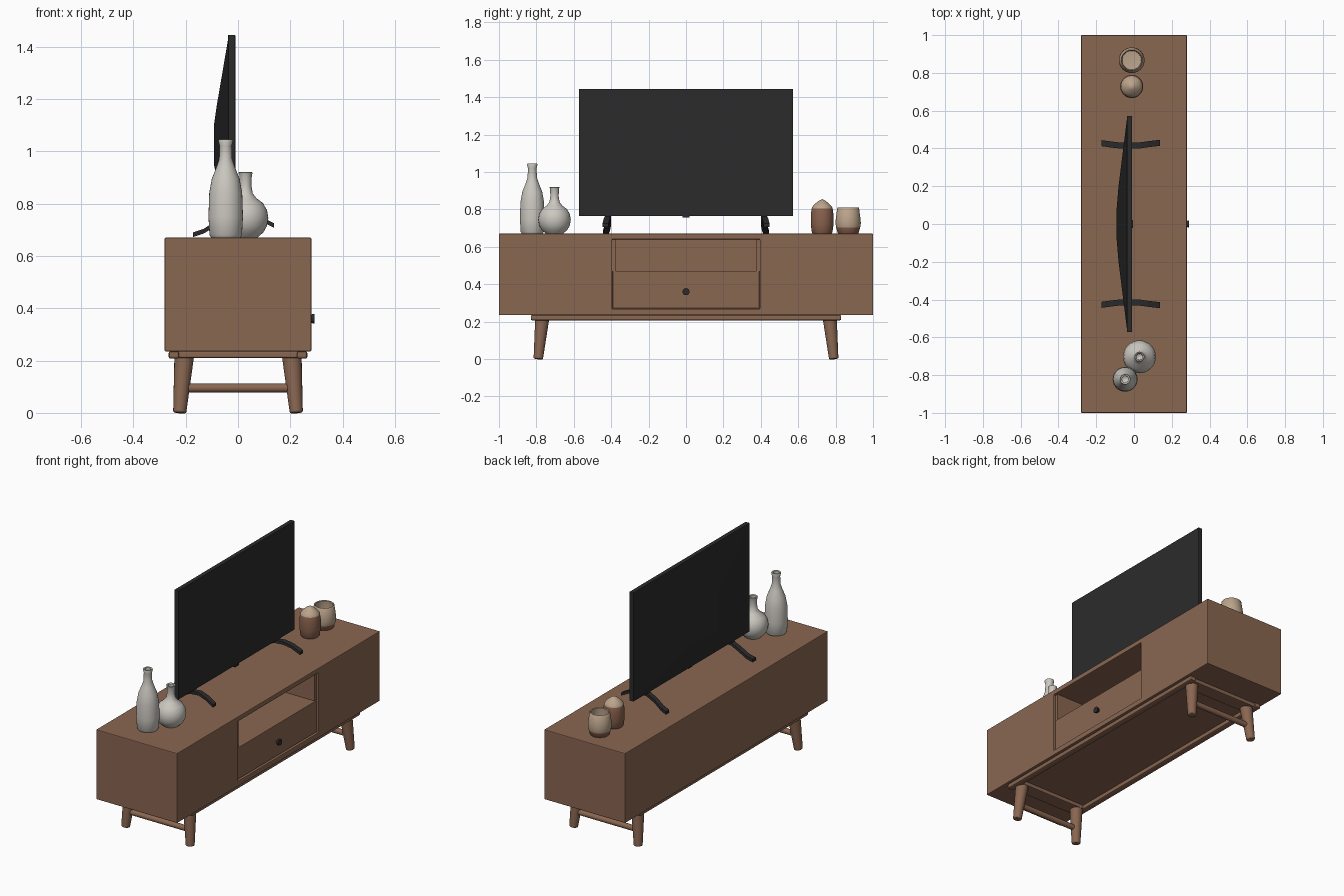
import bpy, bmesh, math
from mathutils import Vector

if "Cube" in bpy.data.objects:
    bpy.data.objects.remove(bpy.data.objects["Cube"])


def material(name, rgb):
    m = bpy.data.materials.new(name)
    m.diffuse_color = (*rgb, 1)
    m.use_nodes = True
    m.node_tree.nodes["Principled BSDF"].inputs["Base Color"].default_value = m.diffuse_color
    return m


WOOD = material("walnut wood", (0.255, 0.135, 0.083))
BLACK = material("matte black", (0.024, 0.024, 0.024))
WHITE = material("off white ceramic", (0.60, 0.575, 0.53))
BEIGE = material("beige ceramic", (0.50, 0.37, 0.26))
CLAY = material("red brown clay", (0.25, 0.12, 0.075))


def finish(bm, name, mats, smooth=None):
    bmesh.ops.recalc_face_normals(bm, faces=bm.faces)
    me = bpy.data.meshes.new(name)
    bm.to_mesh(me)
    bm.free()
    ob = bpy.data.objects.new(name, me)
    bpy.context.collection.objects.link(ob)
    for m in mats:
        me.materials.append(m)
    if smooth:
        bpy.ops.object.select_all(action='DESELECT')
        ob.select_set(True)
        bpy.context.view_layer.objects.active = ob
        bpy.ops.object.shade_smooth_by_angle(angle=math.radians(smooth))
    return ob


def bevel(ob, width, segments=2):
    b = ob.modifiers.new("bevel", 'BEVEL')
    b.width, b.segments, b.limit_method = width, segments, 'ANGLE'


def box(name, lo, hi, mat, bev=0):
    bm = bmesh.new()
    bmesh.ops.create_cube(bm, size=1)
    for v in bm.verts:
        v.co = [(a + b) / 2 + c * (b - a) for a, b, c in zip(lo, hi, v.co)]
    ob = finish(bm, name, [mat])
    if bev:
        bevel(ob, bev)
    return ob


def rod(name, a, b, ra, rb, mat, sides=20):
    """Tapered round bar from a to b."""
    a, b = Vector(a), Vector(b)
    bm = bmesh.new()
    bmesh.ops.create_cone(bm, cap_ends=True, segments=sides, radius1=ra, radius2=rb,
                          depth=(b - a).length)
    turn = (b - a).to_track_quat('Z', 'Y')
    for v in bm.verts:
        v.co = turn @ v.co + (a + b) / 2
    return finish(bm, name, [mat], 40)


def lathe(name, x, y, profile, mats, rule=None, sides=32):
    """Turned body; profile holds (radius, z) from the bottom centre."""
    bm = bmesh.new()
    pts = [bm.verts.new((r, 0, z)) for r, z in profile]
    edges = [bm.edges.new(p) for p in zip(pts, pts[1:])]
    bmesh.ops.spin(bm, geom=pts + edges, cent=(0, 0, 0), axis=(0, 0, 1),
                   angle=2 * math.pi, steps=sides, use_duplicate=False)
    bmesh.ops.remove_doubles(bm, verts=bm.verts, dist=1e-4)
    if rule:
        for f in bm.faces:
            f.material_index = rule(f.calc_center_median().z)
    bmesh.ops.translate(bm, verts=bm.verts, vec=(x, y, 0))
    return finish(bm, name, mats, 40)


# Cabinet carcass with the middle bay cut out of the +x side
body = box("cabinet", (-0.28, -1, 0.235), (0.28, 1, 0.67), WOOD)
cutter = box("bay_cutter", (-0.25, -0.395, 0.268), (0.4, 0.395, 0.64), WOOD)
cutter.hide_render = True
cutter.hide_set(True)
cut = body.modifiers.new("bay", 'BOOLEAN')
cut.operation, cut.solver, cut.object = 'DIFFERENCE', 'EXACT', cutter
bevel(body, 0.004)

# Shelf liner, drawer and knob inside the bay
box("drawer", (-0.249, -0.392, 0.271), (0.27, 0.392, 0.468), WOOD, 0.003)
for s in (-1, 1):
    box("shelf_side", (-0.249, min(s * 0.375, s * 0.396), 0.469),
        (0.265, max(s * 0.375, s * 0.396), 0.641), WOOD)
rod("knob_stem", (0.265, 0, 0.36), (0.28, 0, 0.36), 0.009, 0.009, BLACK)
rod("drawer_knob", (0.278, 0, 0.36), (0.292, 0, 0.36), 0.016, 0.019, BLACK)

# Base frame, splayed legs and stretchers
for s in (-1, 1):
    box("long_rail", (s * 0.245 - 0.02, -0.83, 0.207), (s * 0.245 + 0.02, 0.83, 0.236), WOOD, 0.008)
    box("cross_rail", (-0.25, s * 0.775 - 0.045, 0.21), (0.25, s * 0.775 + 0.045, 0.236), WOOD, 0.006)
    for t in (-1, 1):
        leg = rod("leg", (t * 0.223, s * 0.79, 0), (t * 0.205, s * 0.768, 0.225), 0.025, 0.038, WOOD)
        bevel(leg, 0.006)
    rod("stretcher", (-0.215, s * 0.78, 0.095), (0.215, s * 0.78, 0.095), 0.017, 0.017, WOOD)

# Television: thin slab with a shallow pyramid-shaped back
box("tv_screen", (-0.038, -0.573, 0.765), (-0.01, 0.573, 1.445), BLACK, 0.003)
bm = bmesh.new()
rings = [(-0.036, 0.568, 0.77, 1.44), (-0.082, 0.2, 0.9, 1.17), (-0.092, 0.08, 0.95, 1.1)]
loops = [[bm.verts.new((x, y, z)) for y, z in ((-w, lo), (w, lo), (w, hi), (-w, hi))]
         for x, w, lo, hi in rings]
for a, b in zip(loops, loops[1:]):
    for i in range(4):
        j = (i + 1) % 4
        bm.faces.new((a[i], a[j], b[j], b[i]))
bm.faces.new(loops[0])
bm.faces.new(loops[-1])
finish(bm, "tv_back", [BLACK])
box("tv_sensor", (-0.03, -0.02, 0.757), (-0.006, 0.02, 0.768), BLACK)

# Arched television feet, swept from a short path
PATH = [(-0.172, 0.012, 0.681), (-0.13, 0.006, 0.695), (-0.08, 0, 0.728), (-0.03, 0, 0.752),
        (0.03, 0, 0.757), (0.08, 0.007, 0.745), (0.138, 0.014, 0.716)]
for s in (-1, 1):
    bm = bmesh.new()
    prev = None
    for x, dy, z in PATH:
        y = s * (0.416 + dy)
        ring = [bm.verts.new((x, y + a, z + b)) for a, b in
                ((-0.016, -0.009), (0.016, -0.009), (0.016, 0.009), (-0.016, 0.009))]
        if prev:
            for i in range(4):
                j = (i + 1) % 4
                bm.faces.new((prev[i], prev[j], ring[j], ring[i]))
        else:
            bm.faces.new(ring)
        prev = ring
    bm.faces.new(prev)
    finish(bm, "tv_foot", [BLACK], 35)
    box("tv_foot_post", (-0.035, s * 0.416 - 0.014, 0.745), (-0.012, s * 0.416 + 0.014, 0.77), BLACK)

# White vases
lathe("tall_vase", -0.047, -0.822,
      [(0, 0.67), (0.055, 0.67), (0.062, 0.68), (0.066, 0.75), (0.063, 0.84), (0.053, 0.895),
       (0.035, 0.94), (0.025, 0.97), (0.023, 1.02), (0.028, 1.04), (0.026, 1.045),
       (0.018, 1.043), (0.017, 0.97), (0, 0.96)], [WHITE])
lathe("round_vase", 0.029, -0.703,
      [(0, 0.67), (0.045, 0.67), (0.068, 0.69), (0.082, 0.715), (0.087, 0.745), (0.082, 0.775),
       (0.066, 0.802), (0.042, 0.82), (0.027, 0.84), (0.022, 0.87), (0.024, 0.91), (0.027, 0.918),
       (0.023, 0.921), (0.017, 0.917), (0.016, 0.85), (0, 0.84)], [WHITE])

# Acorn-shaped jar and open cup
lathe("lidded_jar", -0.012, 0.728,
      [(0, 0.67), (0.05, 0.67), (0.055, 0.678), (0.061, 0.72), (0.061, 0.77), (0.056, 0.805),
       (0.052, 0.815), (0.038, 0.83), (0.018, 0.846), (0, 0.855)],
      [CLAY, BEIGE], lambda z: int(z > 0.805))
lathe("open_cup", -0.012, 0.867,
      [(0, 0.67), (0.052, 0.67), (0.056, 0.675), (0.064, 0.702), (0.068, 0.725), (0.066, 0.75),
       (0.058, 0.808), (0.055, 0.811), (0.051, 0.807), (0.058, 0.74), (0.05, 0.70), (0, 0.695)],
      [CLAY, BEIGE], lambda z: int(z > 0.693))
